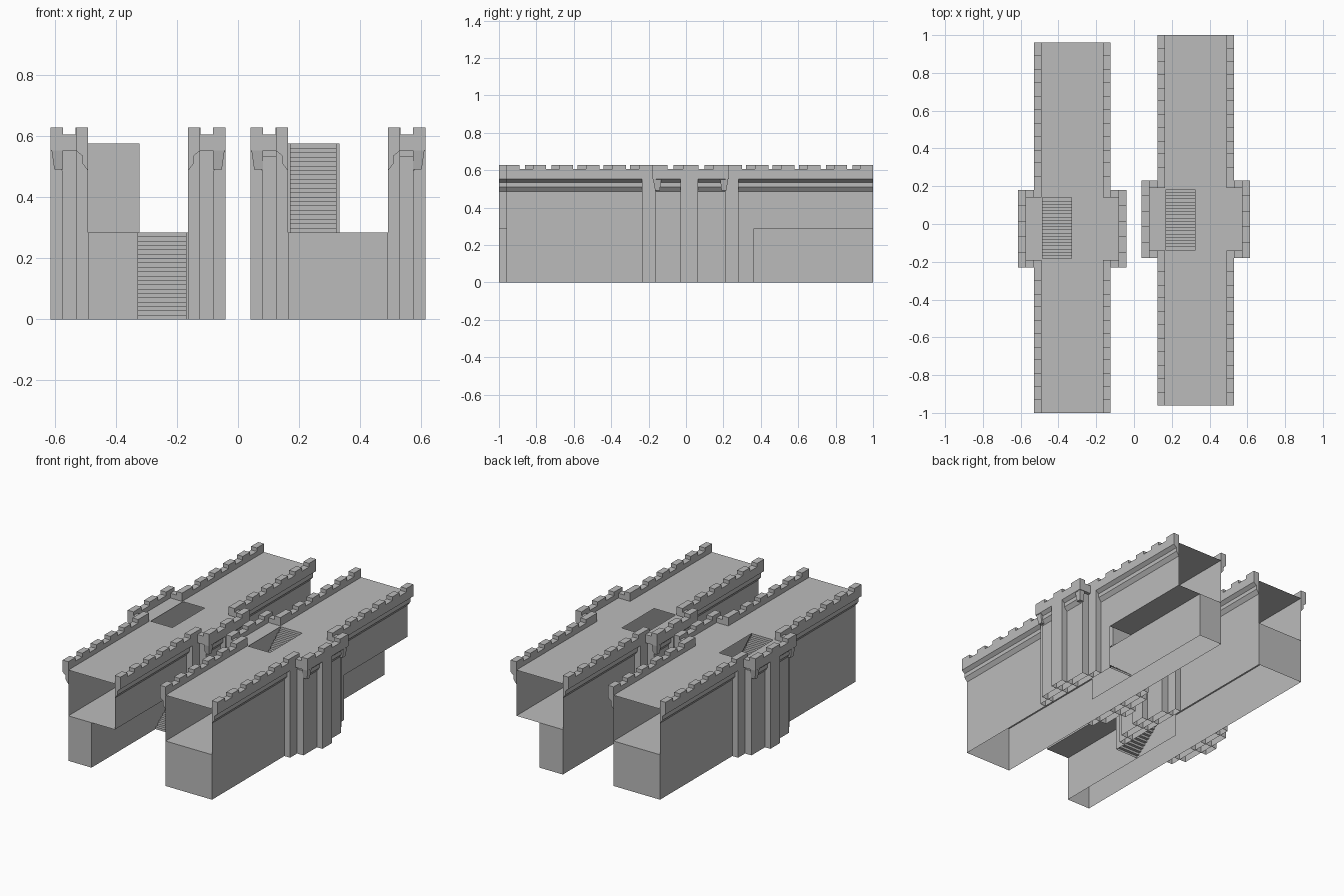
import bpy, bmesh

cube = bpy.data.objects.get("Cube")
if cube:
    bpy.data.objects.remove(cube)

stone = bpy.data.materials.new("grey_stone")
stone.use_nodes = True
GREY = (0.5, 0.5, 0.5, 1)
stone.diffuse_color = GREY
stone.node_tree.nodes["Principled BSDF"].inputs["Base Color"].default_value = GREY

BODY, EDGE, MID, TOWER = 0.163, 0.203, 0.248, 0.286   # half widths
Y0, Y1, T0, T1 = -0.96, 1.0, -0.18, 0.23              # wall ends, tower ends
FLOOR, DECK, SILL, TOP = 0.285, 0.575, 0.605, 0.628   # heights


class Part:
    """Collects faces for one wall part, then places it."""
    def __init__(self, name):
        self.name, self.bm = name, bmesh.new()

    def face(self, pts):
        return self.bm.faces.new([self.bm.verts.new(p) for p in pts])

    def sheet(self, axis, at, a, b):
        """Flat rectangle across one axis; a and b are ranges on the others."""
        pts = [[a[0], b[0]], [a[1], b[0]], [a[1], b[1]], [a[0], b[1]]]
        for p in pts:
            p.insert(axis, at)
        self.face(pts)

    def box(self, x, y, z, bottom=True):
        x, y = sorted(x), sorted(y)
        for at in x:
            self.sheet(0, at, y, z)
        for at in y:
            self.sheet(1, at, x, z)
        self.sheet(2, z[1], x, y)
        if bottom:
            self.sheet(2, z[0], x, y)

    def prism(self, profile, y0, y1):
        n = len(profile)
        a = [(x, y0, z) for x, z in profile]
        b = [(x, y1, z) for x, z in profile]
        for i in range(n):
            j = (i + 1) % n
            self.face([a[i], a[j], b[j], b[i]])
        self.face(a)
        self.face(b)

    def place(self, x, flip):
        bmesh.ops.remove_doubles(self.bm, verts=self.bm.verts, dist=1e-5)
        for v in self.bm.verts:
            v.co.x += x
            v.co.y *= flip
        bmesh.ops.recalc_face_normals(self.bm, faces=self.bm.faces)
        mesh = bpy.data.meshes.new(self.name)
        self.bm.to_mesh(mesh)
        self.bm.free()
        mesh.materials.append(stone)
        bpy.context.collection.objects.link(bpy.data.objects.new(self.name, mesh))


def steps(part, x, y0, y1, z0, z1, n):
    dy, dz = (y1 - y0) / n, (z1 - z0) / n
    for i in range(n):
        y, z = y0 + i * dy, z0 + i * dz
        part.sheet(1, y, x, (z, z + dz))
        part.sheet(2, z + dz, x, (y, y + dy))


def merlons(part, x, y, along, count):
    """Evenly spaced blocks, starting and ending with a block."""
    lo, hi = (x, y)[along]
    unit = (hi - lo) / (2 * count - 1)
    for i in range(count):
        r = (lo + 2 * i * unit, lo + (2 * i + 1) * unit)
        part.box(*((r, y) if along == 0 else (x, r)), (SILL, TOP))


def build_wall(label, x, flip):
    # Hollow body, open below, with a notch under one half
    p = Part(label + "_body")
    p.sheet(0, -BODY, (Y0, Y1), (0, DECK))
    p.sheet(0, BODY, (Y0, 0.36), (0, FLOOR))
    p.sheet(0, BODY, (Y0, Y1), (FLOOR, DECK))
    p.sheet(0, 0, (0, Y1), (0, FLOOR))
    p.sheet(1, Y0, (-BODY, BODY), (0, FLOOR))
    p.sheet(1, Y1, (-BODY, 0), (0, FLOOR))
    p.place(x, flip)

    # Passage floor with the lower stair opening
    p = Part(label + "_passage_floor")
    p.sheet(2, FLOOR, (-BODY, BODY), (Y0, 0))
    p.sheet(2, FLOOR, (-BODY, 0), (0, Y1))
    p.sheet(2, FLOOR, (0, BODY), (0.36, Y1))
    p.place(x, flip)

    # Walkway with the upper stair opening
    p = Part(label + "_walkway")
    h0, h1 = -0.14, 0.2
    p.sheet(2, DECK, (-EDGE, EDGE), (Y0, T0))
    p.sheet(2, DECK, (-EDGE, EDGE), (T1, Y1))
    p.sheet(2, DECK, (-TOWER, TOWER), (T0, h0))
    p.sheet(2, DECK, (-TOWER, TOWER), (h1, T1))
    p.sheet(2, DECK, (-TOWER, -0.157), (h0, h1))
    p.sheet(2, DECK, (-0.005, TOWER), (h0, h1))
    p.place(x, flip)

    # Stairs and the thin walls around them
    p = Part(label + "_upper_stair")
    steps(p, (-0.157, -0.005), h0, h1, FLOOR, DECK, 20)
    p.sheet(1, h1, (-BODY, 0.005), (FLOOR, DECK))
    p.face([(0.005, h0, FLOOR), (0.005, h1, FLOOR), (0.005, h1, DECK)])
    p.place(x, flip)
    p = Part(label + "_lower_stair")
    steps(p, (0, BODY - 0.005), 0.36, 0, 0, FLOOR, 20)
    p.place(x, flip)

    for s, side in ((1, "outer"), (-1, "inner")):
        # Stepped cornice and low parapet along the wall
        p = Part(f"{label}_{side}_cornice")
        prof = [(BODY, 0.485), (0.182, 0.51), (0.182, 0.535), (EDGE, 0.552),
                (EDGE, SILL), (BODY, SILL)]
        prof = [(s * a, z) for a, z in prof]
        p.prism(prof, Y0, T0)
        p.prism(prof, T1, Y1)
        p.place(x, flip)

        # Stepped buttress under the tower platform
        p = Part(f"{label}_{side}_buttress")
        for u, a, b, top in ((EDGE, -0.235, 0.28, 0.56), (MID, -0.165, 0.21, 0.535),
                             (TOWER, -0.03, 0.065, DECK)):
            p.box((s * BODY, s * u), (a, b), (0, top), False)
        p.place(x, flip)

        # Tower platform edge: sloped band, parapet and corner brackets
        p = Part(f"{label}_{side}_platform")
        p.prism([(s * u, z) for u, z in ((MID, 0.485), (0.267, 0.51), (0.267, 0.535),
                (TOWER, 0.552), (TOWER, SILL), (MID, SILL))], T0 + 0.02, T1 - 0.02)
        p.box((s * (TOWER - 0.04), s * TOWER), (T0, T1), (0.552, SILL))
        for y, d in ((T0, 1), (T1, -1)):
            p.box((s * BODY, s * TOWER), (y, y + d * 0.04), (0.552, SILL))
            p.box((s * BODY, s * MID), (y + d * 0.02, y + d * 0.04), (0.51, 0.552))
            n, f = TOWER - 0.04, TOWER - 0.012
            lo = [(s * n, y + d * 0.04, 0.49), (s * f, y + d * 0.04, 0.49),
                  (s * f, y + d * 0.015, 0.49), (s * n, y + d * 0.015, 0.49)]
            hi = [(s * n, y + d * 0.05, DECK), (s * TOWER, y + d * 0.05, DECK),
                  (s * TOWER, y, DECK), (s * n, y, DECK)]
            p.face(lo)
            for i in range(4):
                j = (i + 1) % 4
                p.face([lo[i], lo[j], hi[j], hi[i]])
        p.place(x, flip)

        # Battlements
        p = Part(f"{label}_{side}_merlons")
        rim = sorted((s * BODY, s * EDGE))
        out = sorted((s * (TOWER - 0.04), s * TOWER))
        merlons(p, rim, (Y0, T0), 1, 6)
        merlons(p, rim, (T1, Y1), 1, 6)
        merlons(p, out, (T0, T1), 1, 3)
        for y in ((T0, T0 + 0.04), (T1 - 0.04, T1)):
            merlons(p, sorted((s * BODY, s * TOWER)), y, 0, 2)
        p.place(x, flip)


build_wall("left_wall", 0.327, 1)
build_wall("right_wall", -0.327, -1)
